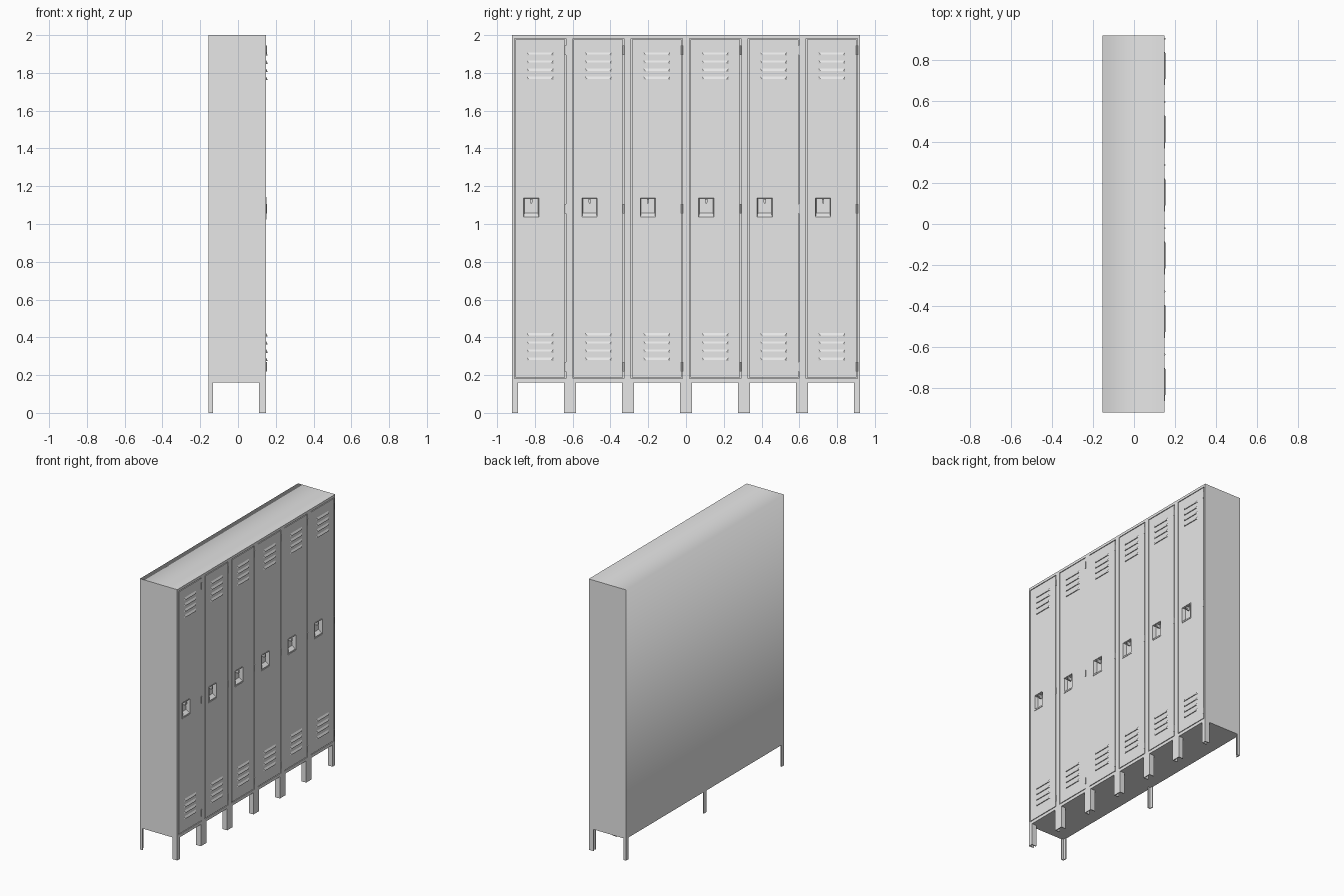
import bpy, bmesh
from mathutils import Matrix, Vector

if "Cube" in bpy.data.objects:
    bpy.data.objects.remove(bpy.data.objects["Cube"])

grey = bpy.data.materials.new("light grey steel")
grey.use_nodes = True
grey.diffuse_color = (0.8, 0.8, 0.8, 1)
grey.node_tree.nodes["Principled BSDF"].inputs["Base Color"].default_value = (0.8, 0.8, 0.8, 1)

BACK, SHELL, FRONT, TIP = -0.155, 0.118, 0.149, 0.155
HALF, BASE, TOP = 0.922, 0.16, 2.0
PITCH, DOOR_W = 0.309, 0.262
DOOR_Z = (0.187, 1.976)
GAP = 0.005
doors_y = [(i - 2.5) * PITCH for i in range(6)]


def box(bm, x, y, z):
    """Add a box from (min, max) pairs."""
    size = Vector((x[1] - x[0], y[1] - y[0], z[1] - z[0]))
    mid = Vector((sum(x), sum(y), sum(z))) / 2
    m = Matrix.Translation(mid) @ Matrix.Diagonal(size).to_4x4()
    return bmesh.ops.create_cube(bm, size=1, matrix=m)["verts"]


def finish(bm, name):
    bmesh.ops.recalc_face_normals(bm, faces=bm.faces)
    me = bpy.data.meshes.new(name)
    bm.to_mesh(me)
    bm.free()
    me.materials.append(grey)
    ob = bpy.data.objects.new(name, me)
    bpy.context.collection.objects.link(ob)
    return ob


# Cabinet shell, softly shaded over the back top edge
bm = bmesh.new()
box(bm, (BACK, SHELL), (-HALF, HALF), (BASE, TOP))
for f in bm.faces:
    f.smooth = True
for e in bm.edges:
    e.smooth = all(v.co.x < 0 and v.co.z > 1 for v in e.verts)
finish(bm, "cabinet_shell")

# Face frame: rails and the posts between the doors
bm = bmesh.new()
box(bm, (SHELL, FRONT), (-HALF, HALF), (DOOR_Z[1] + GAP, TOP))
box(bm, (SHELL, FRONT), (-HALF, HALF), (BASE, DOOR_Z[0] - GAP))
edge = DOOR_W / 2 + GAP
bounds = [-HALF] + [s for y in doors_y for s in (y - edge, y + edge)] + [HALF]
for a, b in zip(bounds[::2], bounds[1::2]):
    box(bm, (SHELL, FRONT), (a, b), (DOOR_Z[0] - GAP, DOOR_Z[1] + GAP))
finish(bm, "face_frame")

# Doors
bm = bmesh.new()
for y in doors_y:
    box(bm, (SHELL, FRONT), (y - DOOR_W / 2, y + DOOR_W / 2), DOOR_Z)
doors = finish(bm, "doors")

# Tapered handle recesses cut into the doors
CUP_W, CUP_Z = 0.042, (1.027, 1.138)
bm = bmesh.new()
for y in doors_y:
    c = y - 0.047
    for v in box(bm, (FRONT - 0.024, FRONT + 0.01), (c - CUP_W, c + CUP_W), CUP_Z):
        if v.co.x < FRONT:
            v.co.y = c + (v.co.y - c) * 0.85
            v.co.z += 0.03 if v.co.z < 1.08 else -0.004
cutter = finish(bm, "recess_cutter")
cutter.hide_render = True
cutter.hide_viewport = True
cut = doors.modifiers.new("recesses", "BOOLEAN")
cut.operation = "DIFFERENCE"
cut.solver = "EXACT"
cut.object = cutter

# Recess rims and latch levers
bm = bmesh.new()
lever = bmesh.new()
RIM = 0.004
for y in doors_y:
    c = y - 0.047
    z0, z1 = CUP_Z
    depth = (FRONT - 0.002, FRONT + 0.003)
    for s in (-1, 1):
        box(bm, depth, sorted((c + s * CUP_W, c + s * (CUP_W + RIM))), (z0, z1))
    for a, b in ((z0 - RIM, z0), (z1, z1 + RIM)):
        box(bm, depth, (c - CUP_W - RIM, c + CUP_W + RIM), (a, b))
    box(lever, (FRONT - 0.026, FRONT), (c - 0.004, c + 0.004), (1.108, 1.132))
    box(lever, (FRONT - 0.005, FRONT + 0.002), (c - 0.006, c + 0.006), (1.114, 1.132))
finish(bm, "recess_rims")
finish(lever, "latch_levers")

# Louvres: pressed hoods, open below, with tapered ends
bm = bmesh.new()
for y in doors_y:
    for first in (0.275, 1.762):
        for row in range(4):
            z = first + row * 0.043
            for v in box(bm, (FRONT - 0.002, TIP), (y - 0.073, y + 0.073), (z, z + 0.022)):
                if v.co.x > FRONT:
                    v.co.y += 0.012 if v.co.y < y else -0.012
                    if v.co.z > z + 0.01:
                        v.co.z -= 0.016
finish(bm, "louvres")

# Hinge knuckles on the opening edge of each door
bm = bmesh.new()
for y in doors_y:
    for z in (0.245, 1.08, 1.92):
        m = Matrix.Translation((FRONT, y + DOOR_W / 2 + GAP / 2, z))
        bmesh.ops.create_cone(bm, cap_ends=True, segments=12, radius1=0.005,
                              radius2=0.005, depth=0.05, matrix=m)
hinges = finish(bm, "hinges")
for p in hinges.data.polygons:
    p.use_smooth = abs(p.normal.z) < 0.5

# Front legs: folded channels open to the rear
T = 0.006
bm = bmesh.new()
for i in range(7):
    y = (i - 3) * 0.3075
    w = 0.032
    if i in (0, 6):
        w = 0.016
        y = (HALF - w) * (1 if i else -1)
    box(bm, (FRONT - T, FRONT), (y - w, y + w), (0, BASE))
    for a, b in ((y - w, y - w + T), (y + w - T, y + w)):
        box(bm, (FRONT - 0.038, FRONT - T), (a, b), (0, BASE))
finish(bm, "front_legs")

# Rear legs: angle sections at the ends and the middle
bm = bmesh.new()
for y, side in ((-HALF, 1), (-0.015, 1), (HALF, -1)):
    box(bm, (BACK, BACK + T), sorted((y, y + side * 0.03)), (0, BASE))
    box(bm, (BACK + T, BACK + 0.022), sorted((y, y + side * T)), (0, BASE))
finish(bm, "rear_legs")
